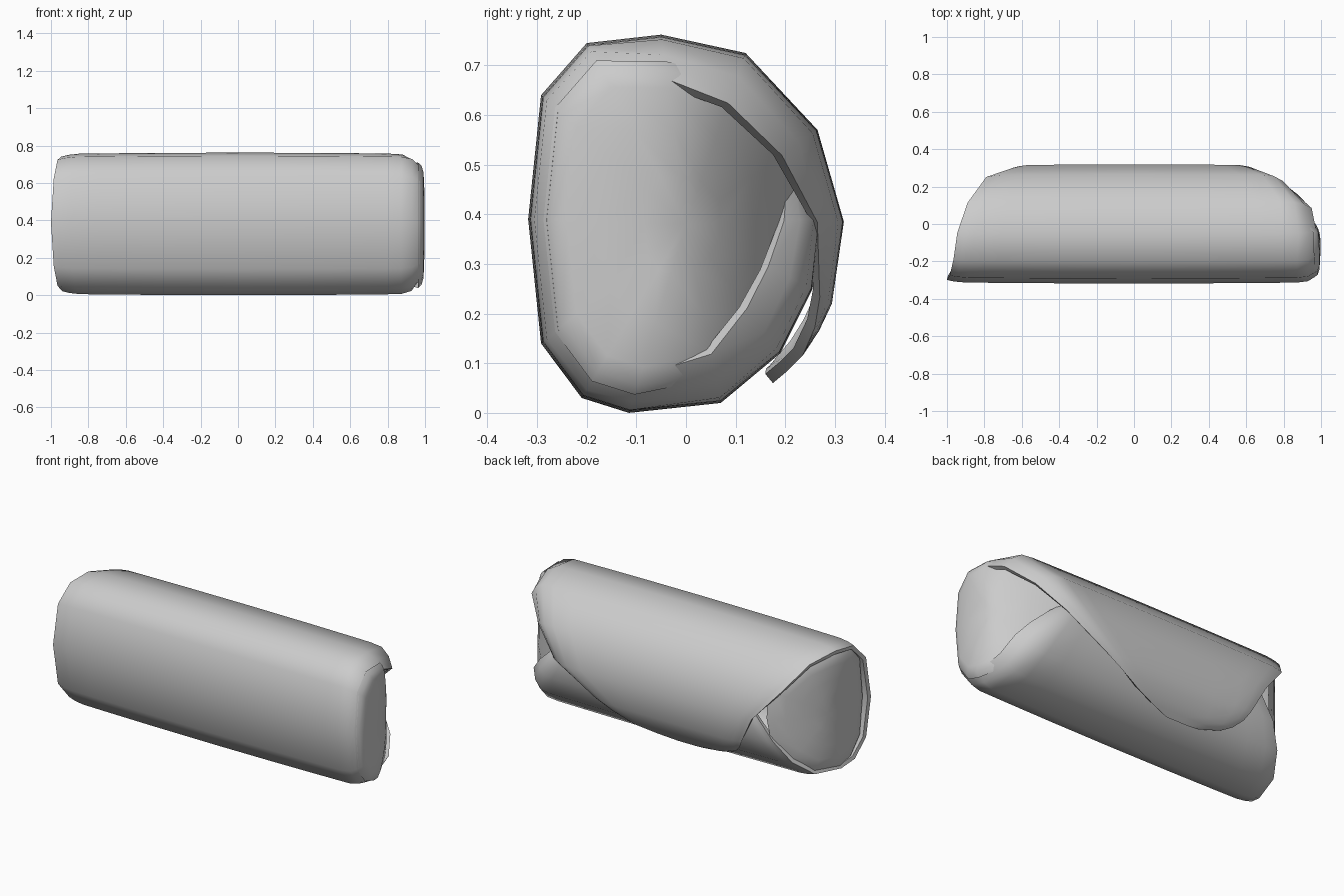
import bpy, math

if "Cube" in bpy.data.objects:
    bpy.data.objects.remove(bpy.data.objects["Cube"])

CZ = 0.38   # height of the roll's axis

# Rolled sheet section: y, z, left edge x, right edge x, how far the right edge is pulled inward
ROWS = [
    (0.12, 0.64, -0.30, 0.30, 1.0),
    (0.23, 0.53, -0.50, 0.58, 0.9),
    (0.27, 0.39, -0.64, 0.74, 0.74),
    (0.255, 0.25, -0.74, 0.84, 0.66),
    (0.19, 0.12, -0.82, 0.91, 0.66),
    (0.07, 0.02, -0.89, 0.95, 0.74),
    (-0.115, 0.0, -0.94, 0.965, 0.82),
    (-0.21, 0.03, -0.965, 0.97, 0.87),
    (-0.292, 0.14, -0.985, 0.97, 0.9),
    (-0.318, 0.39, -1.0, 0.97, 0.9),
    (-0.292, 0.64, -0.985, 0.97, 0.9),
    (-0.20, 0.745, -0.965, 0.97, 0.87),
    (-0.05, 0.762, -0.945, 0.975, 0.78),
    (0.12, 0.725, -0.89, 0.95, 0.72),
    (0.265, 0.57, -0.79, 0.83, 0.74),
    (0.318, 0.385, -0.64, 0.68, 0.84),
    (0.294, 0.22, -0.56, 0.42, 0.92),
    (0.268, 0.165, -0.53, 0.30, 0.97),
    (0.235, 0.115, -0.48, 0.17, 1.0),
    (0.205, 0.085, -0.42, 0.05, 1.0),
    (0.175, 0.06, -0.30, -0.07, 1.0),
]
COLS = [0, 0.02, 0.05, 0.12, 0.28, 0.5, 0.7, 0.84, 0.91, 0.95, 0.98, 1]


def make(name, verts, faces):
    me = bpy.data.meshes.new(name)
    me.from_pydata(verts, [], faces)
    ob = bpy.data.objects.new(name, me)
    bpy.context.collection.objects.link(ob)
    return ob


def finish(ob, angle):
    bpy.ops.object.select_all(action='DESELECT')
    ob.select_set(True)
    bpy.context.view_layer.objects.active = ob
    for m in list(ob.modifiers):
        bpy.ops.object.modifier_apply(modifier=m.name)
    bpy.ops.object.shade_smooth_by_angle(angle=math.radians(angle))


# Rolled flat bread: round sheet wrapped over itself, both ends drawn in
verts, faces = [], []
n = len(COLS)
for y, z, xl, xr, pull in ROWS:
    for u in COLS:
        x = xl + (xr - xl) * u
        d = max(0, 1 - (xr - x) / (0.1 if y < -0.1 else 0.15))
        e = max(0, 1 - (x - xl) / 0.1)
        k = (1 - 0.02 * x * x) * (1 - (1 - pull) * d ** 3) * (1 - 0.04 * e ** 2)
        verts.append((x, y * k, CZ + (z - CZ) * k))
for i in range(len(ROWS) - 1):
    for j in range(n - 1):
        a = i * n + j
        faces.append((a, a + 1, a + n + 1, a + n))
wrap = make("rolled_flatbread", verts, faces)
sol = wrap.modifiers.new("thickness", 'SOLIDIFY')
sol.thickness = 0.024
sol.offset = -1
finish(wrap, 65)


def right_x(y):
    return 0.992 - 3.8 * max(0, y + 0.08) ** 2


def left_x(y):
    return 0.965 - 0.1 * (y + 0.25) - 1.8 * max(0, y + 0.08) ** 2


# Tucked ends: domed discs of rings inside the rolled sheet
def tucked_end(name, side, depth, rings, front_boost):
    ring = [r[:2] for r in ROWS[2:15]]
    m = len(ring)
    verts, faces = [], []
    for k, drop in rings:
        for y, z in ring:
            kk = k * (front_boost if y < -0.1 else 1)
            verts.append((side * (depth(y * kk) - drop), y * kk, CZ + (z - CZ) * kk))
    verts.append((side * depth(0), 0, CZ))
    c = len(verts) - 1
    for r in range(len(rings) - 1):
        for i in range(m):
            j = (i + 1) % m
            faces.append((r * m + i, (r + 1) * m + i, (r + 1) * m + j, r * m + j))
    for i in range(m):
        faces.append((c - m + i, c, c - m + (i + 1) % m))
    end = make(name, verts, faces)
    if sum(p.normal.x * side for p in end.data.polygons) < 0:
        end.data.flip_normals()
    finish(end, 65)


tucked_end("tucked_right_end", 1, right_x,
           ((0.86, 0.03), (0.81, 0.01), (0.72, 0), (0.5, -0.004), (0.25, -0.004)), 1.05)
tucked_end("tucked_left_end", -1, left_x,
           ((0.92, 0.02), (0.86, 0.005), (0.72, 0), (0.5, 0), (0.25, 0)), 1.0)
